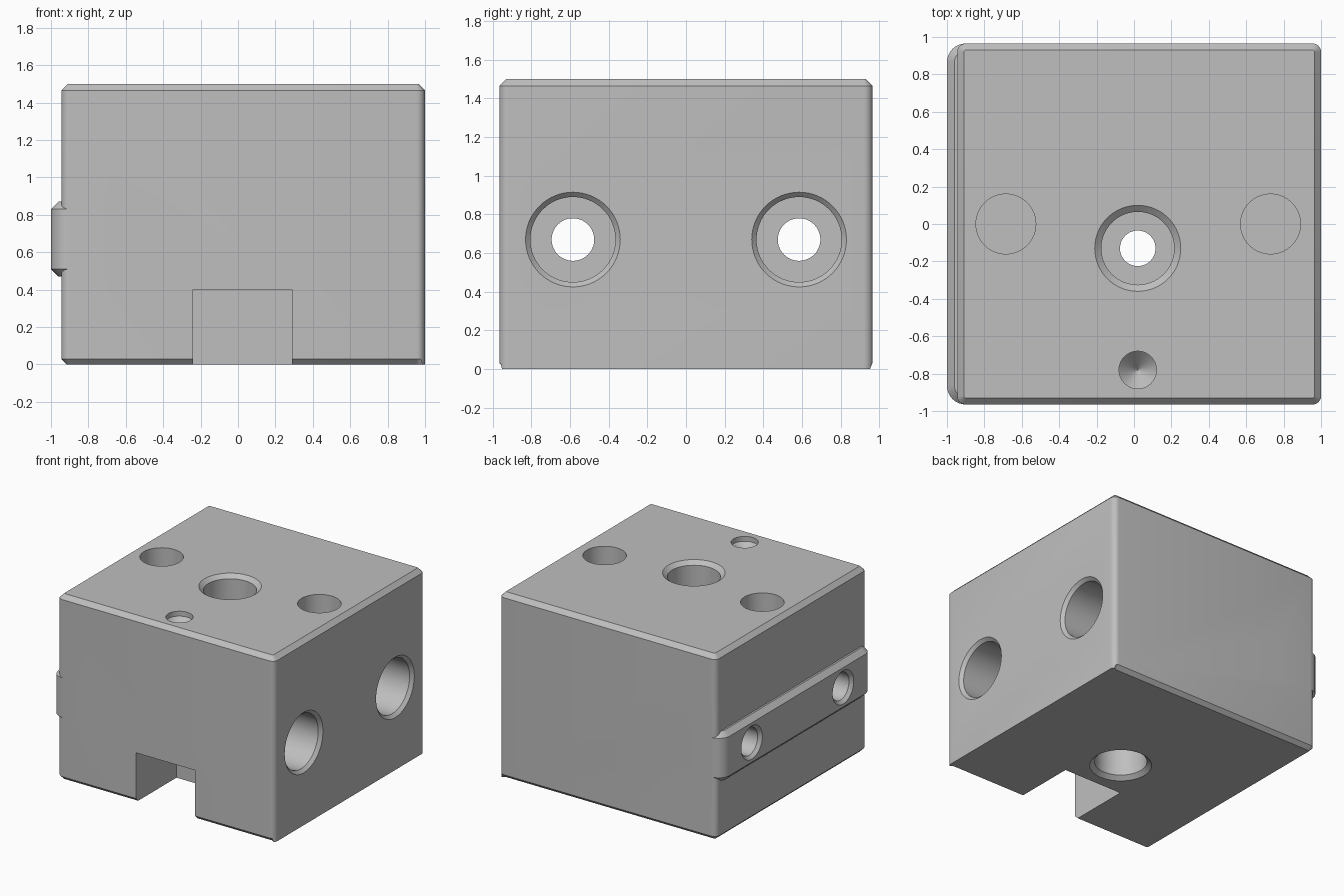
import bpy
import bmesh
import math
from mathutils import Matrix, Vector

cube = bpy.data.objects.get("Cube")
if cube:
    bpy.data.objects.remove(cube, do_unlink=True)

grey = bpy.data.materials.new("machined grey")
grey.use_nodes = True
grey.diffuse_color = (0.52, 0.52, 0.52, 1)
grey.node_tree.nodes["Principled BSDF"].inputs["Base Color"].default_value = grey.diffuse_color


def add_object(name, bm):
    bmesh.ops.recalc_face_normals(bm, faces=bm.faces[:])
    mesh = bpy.data.meshes.new(name)
    bm.to_mesh(mesh)
    bm.free()
    mesh.materials.append(grey)
    obj = bpy.data.objects.new(name, mesh)
    bpy.context.scene.collection.objects.link(obj)
    return obj


def box(lo, hi):
    lo, hi = Vector(lo), Vector(hi)
    bm = bmesh.new()
    bmesh.ops.create_cube(bm, size=1, matrix=Matrix.Translation((lo + hi) / 2)
                          @ Matrix.Diagonal((*(hi - lo), 1)))
    return bm


def bevel(bm, rule, width, segments=1):
    edges = [e for e in bm.edges if rule(e.verts[0].co, e.verts[1].co)]
    bmesh.ops.bevel(bm, geom=edges, offset=width, offset_type='OFFSET',
                    segments=segments, profile=0.5, affect='EDGES')


def level(z):
    return lambda a, b: abs(a.z - z) < 1e-4 and abs(b.z - z) < 1e-4


def drill(name, origin, direction, profile, sides=64):
    """Turned cutter: (radius, depth) pairs along the drilling direction."""
    bm = bmesh.new()
    rings = [[bm.verts.new((r * math.cos(t), r * math.sin(t), d))
              for t in (math.tau * i / sides for i in range(sides))]
             for r, d in profile]
    for low, high in zip(rings, rings[1:]):
        for i in range(sides):
            j = (i + 1) % sides
            bm.faces.new((low[i], low[j], high[j], high[i]))
    bm.faces.new(rings[0])
    bm.faces.new(rings[-1])
    turn = Vector(direction).to_track_quat('Z', 'Y').to_matrix().to_4x4()
    bm.transform(Matrix.Translation(origin) @ turn)
    return add_object(name, bm)


# Main block: rounded uprights, chamfered top and three chamfered bottom edges
bm = box((-0.945, -0.965, 0), (1, 0.965, 1.5))
bevel(bm, lambda a, b: abs(a.z - b.z) > 1, 0.045, 6)
bevel(bm, level(1.5), 0.035)
bevel(bm, lambda a, b: level(0)(a, b) and min(a.x, b.x) < 0.97, 0.03)
block = add_object("clamp_block", bm)

# Locating rail on the side
bm = box((-1, -0.965, 0.47), (-0.6, 0.965, 0.87))
bevel(bm, lambda a, b: abs(a.z - b.z) > 0.1 and a.x < -0.9, 0.1, 8)
bevel(bm, lambda a, b: (level(0.47)(a, b) or level(0.87)(a, b))
      and min(a.x, b.x) < -0.9 and max(a.x, b.x) < -0.7, 0.04)
rail = add_object("side_rail", bm)

# Front slot
cutters = [add_object("front_slot_cutter", box((-0.24, -1.2, -0.2), (0.29, -0.445, 0.4)))]

# Counterbored cross holes
for side, y in (("front", -0.585), ("back", 0.585)):
    cutters.append(drill(side + "_cross_hole_cutter", (1, y, 0.67), (-1, 0, 0), [
        (0.245, -0.05), (0.245, 0), (0.22, 0.025), (0.22, 1), (0.11, 1),
        (0.11, 1.975), (0.135, 2), (0.135, 2.05)]))

# Central bore, opened out at both ends
cutters.append(drill("central_bore_cutter", (0.02, -0.13, 1.5), (0, 0, -1), [
    (0.23, -0.05), (0.23, 0), (0.195, 0.03), (0.195, 0.6), (0.095, 0.6),
    (0.095, 0.95), (0.195, 0.95), (0.195, 1.47), (0.23, 1.5), (0.23, 1.55)]))

# Blind dowel holes and the small pointed hole
for side, x in (("right", -0.685), ("left", 0.73)):
    cutters.append(drill(side + "_dowel_hole_cutter", (x, 0, 1.5), (0, 0, -1),
                         [(0.16, -0.05), (0.16, 0.45)]))
cutters.append(drill("pointed_hole_cutter", (0.02, -0.78, 1.5), (0, 0, -1),
                     [(0.1, -0.05), (0.1, 0.04), (0.002, 0.14)]))

# Join the rail and cut the holes
bpy.ops.object.select_all(action='DESELECT')
bpy.context.view_layer.objects.active = block
block.select_set(True)
for tool in [rail] + cutters:
    mod = block.modifiers.new(tool.name, 'BOOLEAN')
    mod.operation = 'UNION' if tool == rail else 'DIFFERENCE'
    mod.solver = 'EXACT'
    mod.object = tool
    bpy.ops.object.modifier_apply(modifier=mod.name)
    bpy.data.objects.remove(tool, do_unlink=True)

bpy.ops.object.shade_smooth_by_angle(angle=math.radians(28))
